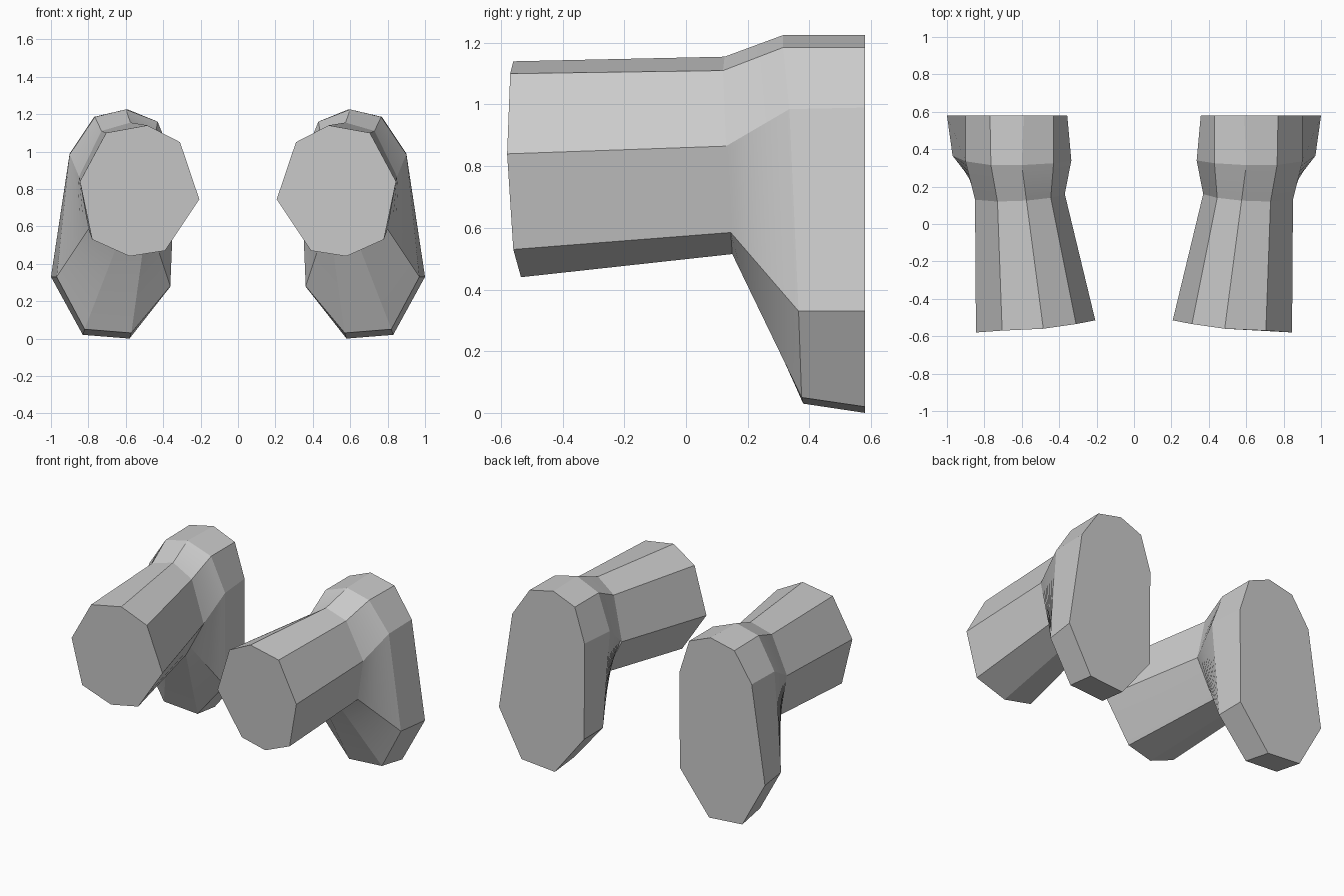
import bpy, bmesh, math
from mathutils import Vector

if "Cube" in bpy.data.objects:
    bpy.data.objects.remove(bpy.data.objects["Cube"])

# Cross-sections of the right-hand part, nine points each, from front to back.
# Order: inner, top inner, top, top outer, outer, low outer, bottom outer, bottom inner, low inner
FRONT = [(.207, -.515, .745), (.31, -.535, 1.05), (.485, -.56, 1.14), (.705, -.57, 1.10),
         (.845, -.58, .84), (.78, -.56, .53), (.58, -.535, .44), (.39, -.515, .47),
         (.344, -.515, .539)]
NECK = [(.37, .16, .78), (.445, .14, 1.07), (.575, .125, 1.155), (.73, .12, 1.11),
        (.85, .13, .865), (.80, .145, .585), (.64, .15, .515), (.50, .155, .535),
        (.467, .156, .596)]
FLANGE = [(.335, .34, .93), (.43, .325, 1.16), (.60, .315, 1.225), (.765, .315, 1.185),
          (.90, .335, .985), (.97, .365, .33), (.82, .375, .05), (.57, .38, .03),
          (.362, .375, .28)]
BACK = [(.357, .58, .93), (.43, .58, 1.16), (.59, .58, 1.225), (.77, .58, 1.185),
        (.90, .58, .99), (1.0, .58, .33), (.83, .58, .02), (.58, .58, .0),
        (.36, .58, .28)]


def blend(a, b, steps):
    """Rings between a and b, so the twisted flare bends smoothly."""
    return [[Vector(p).lerp(Vector(q), i / steps) for p, q in zip(a, b)]
            for i in range(1, steps)]


def loft(name, rings):
    bm = bmesh.new()
    loops = [[bm.verts.new(p) for p in ring] for ring in rings]
    n = len(loops[0])
    for a, b in zip(loops, loops[1:]):
        for i in range(n):
            j = (i + 1) % n
            bm.faces.new((a[i], a[j], b[j], b[i]))
    bm.faces.new(loops[0])
    bm.faces.new(loops[-1])
    bmesh.ops.recalc_face_normals(bm, faces=bm.faces)
    mesh = bpy.data.meshes.new(name)
    bm.to_mesh(mesh)
    bm.free()
    obj = bpy.data.objects.new(name, mesh)
    bpy.context.collection.objects.link(obj)
    return obj


# Pair of tubes flaring into tall oval mounting plates
tubes = loft("flared_tube_pair", [FRONT, NECK] + blend(NECK, FLANGE, 8) + [FLANGE, BACK])
bpy.context.view_layer.objects.active = tubes
tubes.select_set(True)
bpy.ops.object.shade_smooth_by_angle(angle=math.radians(10))
mirror = tubes.modifiers.new("other_side", 'MIRROR')
mirror.use_axis[0] = True
mirror.use_mirror_merge = False
